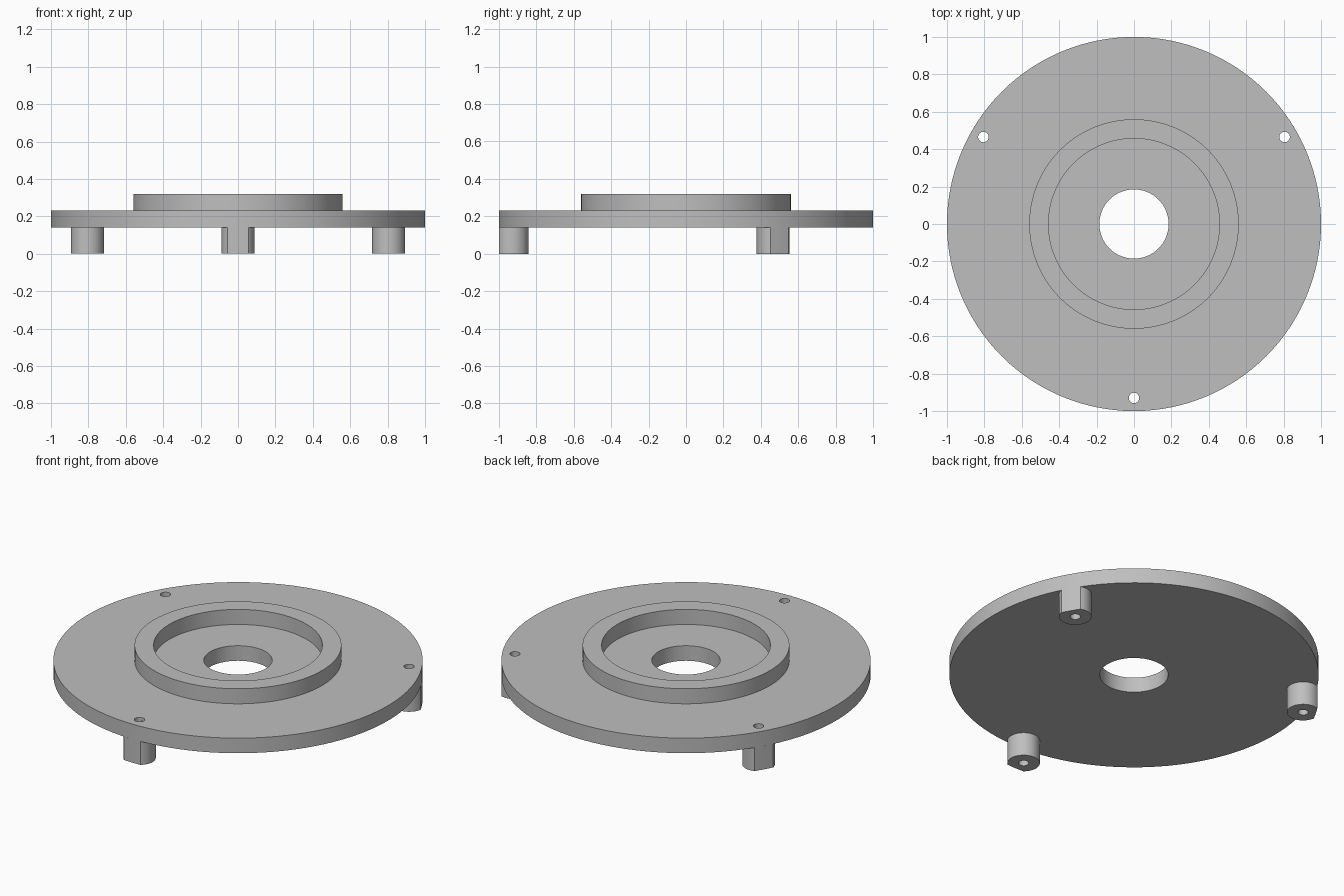
import bpy, bmesh
from math import pi, cos, sin, acos, atan2

cube = bpy.data.objects.get("Cube")
if cube:
    bpy.data.objects.remove(cube, do_unlink=True)

SEGMENTS = 128
PLATE_BOTTOM, PLATE_TOP, RING_TOP = 0.14, 0.23, 0.32
LUG_DISTANCE, LUG_RADIUS, SCREW_RADIUS = 0.93, 0.088, 0.028

grey = bpy.data.materials.new("plain grey")
grey.use_nodes = True
grey.diffuse_color = (0.52, 0.52, 0.52, 1)
grey.node_tree.nodes["Principled BSDF"].inputs["Base Color"].default_value = grey.diffuse_color


def make_object(name, bm):
    bmesh.ops.recalc_face_normals(bm, faces=bm.faces)
    mesh = bpy.data.meshes.new(name)
    bm.to_mesh(mesh)
    bm.free()
    mesh.materials.append(grey)
    obj = bpy.data.objects.new(name, mesh)
    bpy.context.collection.objects.link(obj)
    return obj


def lathe(name, profile):
    """Revolve a closed (radius, z) profile around the z axis."""
    bm = bmesh.new()
    rings = []
    for i in range(SEGMENTS):
        a = 2 * pi * i / SEGMENTS
        rings.append([bm.verts.new((r * cos(a), r * sin(a), z)) for r, z in profile])
    for i in range(SEGMENTS):
        here, there = rings[i], rings[(i + 1) % SEGMENTS]
        for j in range(len(profile)):
            k = (j + 1) % len(profile)
            bm.faces.new((here[j], there[j], there[k], here[k]))
    return make_object(name, bm)


def prism(name, outline, z0, z1):
    """Extrude a flat outline from z0 up to z1."""
    bm = bmesh.new()
    face = bm.faces.new([bm.verts.new((x, y, z0)) for x, y in outline])
    grown = bmesh.ops.extrude_face_region(bm, geom=[face])["geom"]
    for v in grown:
        if isinstance(v, bmesh.types.BMVert):
            v.co.z = z1
    return make_object(name, bm)


def drill(obj, cutter):
    bpy.context.view_layer.objects.active = obj
    mod = obj.modifiers.new("screw hole", 'BOOLEAN')
    mod.operation = 'DIFFERENCE'
    mod.solver = 'EXACT'
    mod.object = cutter
    bpy.ops.object.modifier_apply(modifier=mod.name)


def lug_outline():
    """Round post pointing along +x, trimmed flush with the plate rim."""
    a = acos((1 - LUG_DISTANCE**2 - LUG_RADIUS**2) / (2 * LUG_DISTANCE * LUG_RADIUS))
    points = []
    for i in range(41):
        t = a + (2 * pi - 2 * a) * i / 40
        points.append((LUG_DISTANCE + LUG_RADIUS * cos(t), LUG_RADIUS * sin(t)))
    rim = atan2(points[0][1], points[0][0])
    points += [(cos(rim * s), sin(rim * s)) for s in (-0.5, 0, 0.5)]
    return points


# Round plate with raised collar and central bore
plate = lathe("plate_with_collar", [
    (0.185, PLATE_BOTTOM), (1, PLATE_BOTTOM), (1, PLATE_TOP), (0.56, PLATE_TOP),
    (0.56, RING_TOP), (0.457, RING_TOP), (0.457, PLATE_TOP), (0.185, PLATE_TOP)])
parts = [plate]

# Three drilled lugs under the rim
for name, angle in (("front_lug", -pi / 2), ("left_lug", pi / 6), ("right_lug", 5 * pi / 6)):
    c, s = cos(angle), sin(angle)
    lug = prism(name, [(x * c - y * s, x * s + y * c) for x, y in lug_outline()],
                0, PLATE_BOTTOM)
    hole = [(LUG_DISTANCE * c + SCREW_RADIUS * cos(2 * pi * i / 32),
             LUG_DISTANCE * s + SCREW_RADIUS * sin(2 * pi * i / 32)) for i in range(32)]
    cutter = prism("screw_cutter", hole, -0.1, 0.5)
    drill(plate, cutter)
    drill(lug, cutter)
    bpy.data.objects.remove(cutter, do_unlink=True)
    parts.append(lug)

# Smooth round walls, sharp edges
bpy.ops.object.select_all(action='DESELECT')
for obj in parts:
    obj.select_set(True)
bpy.context.view_layer.objects.active = plate
bpy.ops.object.shade_smooth_by_angle(angle=pi / 6)
